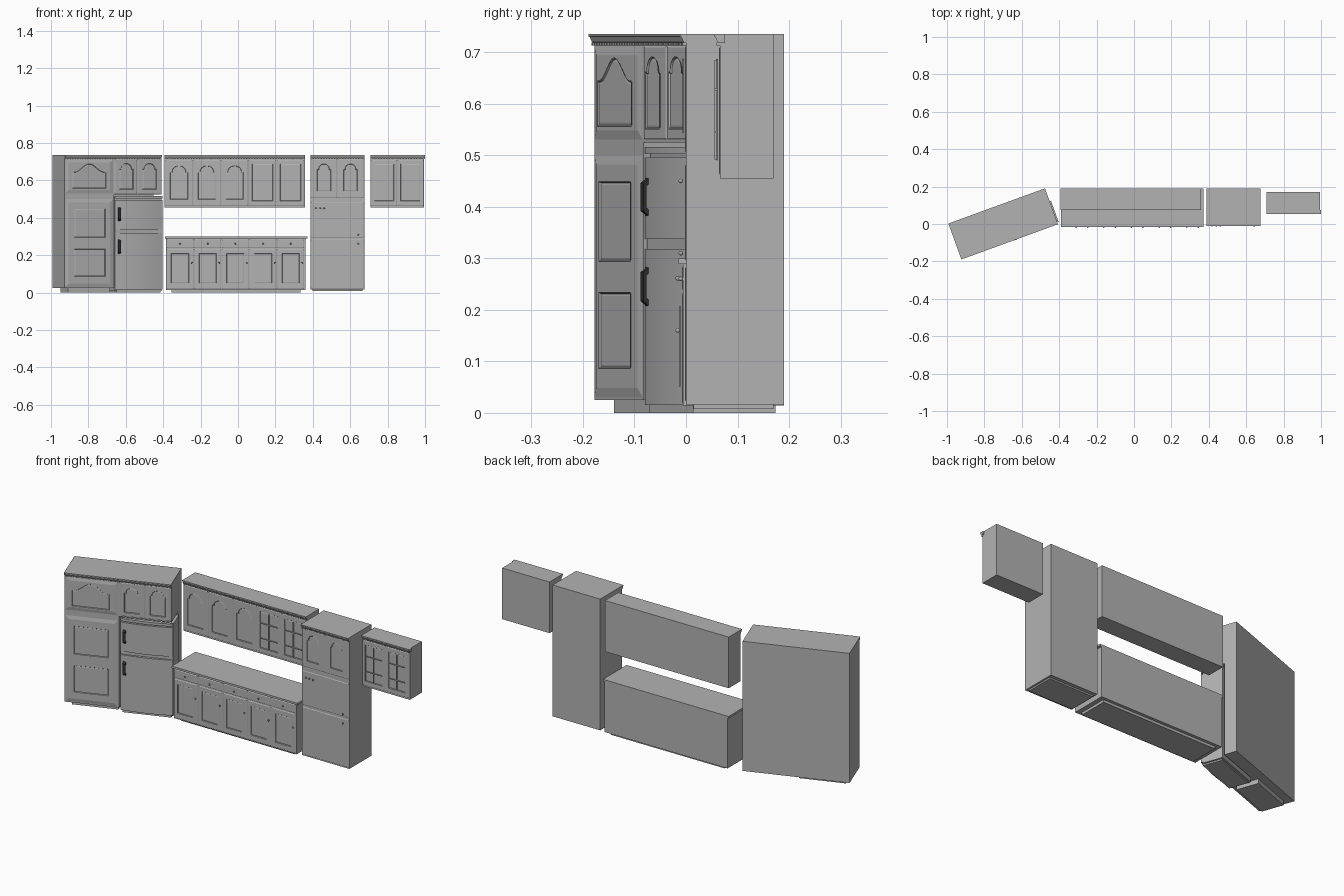
import bpy, bmesh, math
from mathutils import Matrix

if "Cube" in bpy.data.objects:
    bpy.data.objects.remove(bpy.data.objects["Cube"])


def material(name, rgb):
    m = bpy.data.materials.new(name)
    m.use_nodes = True
    m.diffuse_color = (*rgb, 1)
    m.node_tree.nodes["Principled BSDF"].inputs["Base Color"].default_value = (*rgb, 1)
    return m


GREY = material("cabinet grey", (0.45, 0.45, 0.45))
DARK = material("handle charcoal", (0.03, 0.03, 0.035))


def finish(name, bm, frame, mat=GREY):
    me = bpy.data.meshes.new(name)
    bm.to_mesh(me)
    bm.free()
    me.materials.append(mat)
    ob = bpy.data.objects.new(name, me)
    ob.matrix_world = frame
    bpy.context.collection.objects.link(ob)
    return ob


# Each unit has its own frame: u to the right, v into the wall, z up
def box(name, frame, u, v, z, mat=GREY):
    bm = bmesh.new()
    bmesh.ops.create_cube(bm, size=1)
    for p in bm.verts:
        p.co = [lo + (c + 0.5) * (hi - lo) for c, (lo, hi) in zip(p.co, (u, v, z))]
    return finish(name, bm, frame, mat)


def prism(name, frame, points, axis, lo, hi, mat=GREY):
    """Extrude a 2D outline along axis 0 (u) or 2 (z)."""
    bm = bmesh.new()
    place = (lambda p, t: (t, *p)) if axis == 0 else (lambda p, t: (*p, t))
    face = bm.faces.new([bm.verts.new(place(p, lo)) for p in points])
    new = bmesh.ops.extrude_face_region(bm, geom=[face])["geom"]
    for g in new:
        if isinstance(g, bmesh.types.BMVert):
            g.co[axis] = hi
    bmesh.ops.recalc_face_normals(bm, faces=bm.faces)
    return finish(name, bm, frame, mat)


def rect(u0, u1, z0, z1):
    return [(u0, z0), (u1, z0), (u1, z1), (u0, z1)]


def arch(u0, u1, z0, z1, rise, bell=False, n=14):
    """Rectangle with a shouldered round head or a bell-shaped head."""
    mid, half, zs = (u0 + u1) / 2, (u1 - u0) / 2, z1 - rise
    pts = [(u0, z0), (u1, z0), (u1, zs)]
    for i in range(n + 1):
        a = math.pi * i / n
        if bell:
            s, h = 0.9 * (1 - 2 * i / n), (1 - math.cos(2 * a)) / 2
        else:
            s, h = 0.8 * math.cos(a), math.sin(a)
        pts.append((mid + half * s, zs + rise * h))
    return pts + [(u0, zs)]


def relief(name, frame, outline, v, steps):
    """Stepped relief on a front: each step is (inset, height)."""
    bm = bmesh.new()
    face = bm.faces.new([bm.verts.new((u, v, z)) for u, z in outline])
    for inset, height in steps:
        bmesh.ops.inset_individual(bm, faces=[face], thickness=inset,
                                   depth=height, use_even_offset=True)
    return finish(name, bm, frame)


SLAB = [(0.0004, 0.005), (0.003, 0.002)]
MOULD = [(0.002, 0.004), (0.002, 0), (0.002, -0.003), (0.004, 0.001)]
FACE = -0.007


def door(name, frame, u0, u1, z0, z1, panels):
    relief(name, frame, rect(u0, u1, z0, z1), 0, SLAB)
    for i, p in enumerate(panels):
        relief(f"{name}_panel_{i + 1}", frame, p, FACE, MOULD)


def glazed_door(name, frame, u0, u1, z0, z1):
    door(name, frame, u0, u1, z0, z1, [rect(u0 + .015, u1 - .015, z0 + .025, z1 - .02)])
    mid = (u0 + u1) / 2
    box(name + "_upright", frame, (mid - .002, mid + .002), (FACE - .004, FACE),
        (z0 + .03, z1 - .025))
    for k in (1, 2):
        z = z0 + (z1 - z0) * k / 3
        box(f"{name}_bar_{k}", frame, (u0 + .02, u1 - .02), (FACE - .004, FACE),
            (z - .002, z + .002))


def knob(name, frame, u, z, v=FACE):
    bm = bmesh.new()
    bmesh.ops.create_uvsphere(bm, u_segments=10, v_segments=6, radius=.0045)
    finish(name, bm, frame @ Matrix.Translation((u, v - .003, z)))


def cornice(name, frame, width, top=.735):
    """Sloping crown moulding with a row of small teeth beneath it."""
    prism(name, frame, [(.01, top), (-.012, top), (-.012, top - .004), (-.009, top - .006),
                        (-.006, top - .013), (-.003, top - .017), (.01, top - .017)], 0, 0, width)
    bm = bmesh.new()
    count = int(width / .014)
    for i in range(count):
        mat = Matrix.Translation(((i + .5) * width / count, -.003, top - .019))
        bmesh.ops.create_cube(bm, size=1, matrix=mat @ Matrix.Diagonal((.007, .008, .006, 1)))
    finish(name + "_teeth", bm, frame)


def at(x, y, degrees=0):
    return Matrix.Translation((x, y, 0)) @ Matrix.Rotation(math.radians(degrees), 4, "Z")


# Angled tall unit: pantry column, cupboard over the fridge, back part
A = at(-.927, -.178, 20)
W = .55
box("pantry_body", A, (0, .28), (0, .192), (.025, .735))
box("pantry_plinth", A, (.03, .27), (.03, .15), (0, .025))
box("over_fridge_body", A, (.28, W), (0, .192), (.525, .735))
box("fridge_niche_back", A, (.28, W), (.125, .192), (.025, .525))
cornice("angled_cornice", A, W)
wide = [(.0004, .005), (.018, .004)]
relief("pantry_door", A, rect(.004, .275, .03, .5), 0, wide)
for i, (z0, z1) in enumerate([(.085, .235), (.293, .45)]):
    relief(f"pantry_door_panel_{i + 1}", A, rect(.05, .23, z0, z1), -.009, MOULD)
relief("pantry_top_door", A, rect(.004, .275, .53, .712), 0, wide)
relief("pantry_top_panel", A, arch(.04, .235, .555, .69, .045, True), -.009, MOULD)
for i in range(2):
    u = .285 + i * .132
    door(f"over_fridge_door_{i + 1}", A, u, u + .127, .53, .712,
         [arch(u + .022, u + .105, .55, .692, .03)])

# Fridge with bowed doors
def bowed(u0, u1, bulge, back, n=12):
    front = [(u0 + (u1 - u0) * i / n, -bulge * (1 - (2 * i / n - 1) ** 2)) for i in range(n + 1)]
    return front + [(u1, back), (u0, back)]


F0, F1 = .287, .557
box("fridge_body", A, (F0, F1), (.012, .118), (.008, .512))
box("fridge_base", A, (F0 + .01, F1 - .01), (.006, .11), (0, .02))
for part, z0, z1 in (("lower_door", .015, .318), ("upper_door", .337, .496), ("top_cap", .502, .516)):
    fr = prism("fridge_" + part, A, bowed(F0, F1, .01, .012), 2, z0, z1)
    for p in fr.data.polygons:
        p.use_smooth = abs(p.normal.y) > .5
box("fridge_door_gap", A, (F0, F1), (.004, .012), (.318, .337))
for part, z0, z1 in (("lower", .205, .285), ("upper", .38, .458)):
    prism(f"fridge_{part}_handle", A,
          [(0, z0), (-.014, z0 + .012), (-.014, z1 - .012), (0, z1), (0, z1 - .012),
           (-.008, z1 - .018), (-.008, z0 + .018), (0, z0 + .012)], 0, .302, .317, DARK)

# Base cabinets with five drawers and doors
B = at(-.385, -.006)
box("base_body", B, (0, .745), (0, .196), (.014, .29))
box("base_plinth", B, (.03, .72), (.02, .18), (0, .014))
box("base_worktop", B, (-.006, .756), (-.009, .196), (.289, .3))
for i in range(5):
    u0, u1 = .003 + i * .148, .147 + i * .148
    relief(f"drawer_{i + 1}", B, rect(u0, u1, .238, .284), 0, SLAB)
    knob(f"drawer_knob_{i + 1}", B, (u0 + u1) / 2, .261)
    door(f"base_door_{i + 1}", B, u0, u1, .018, .232, [rect(u0 + .023, u1 - .023, .048, .21)])
    knob(f"base_door_knob_{i + 1}", B, u1 - .01, .16)

# Long wall cabinet: three arched doors, two glazed doors
C = at(-.392, .087)
box("wall_body", C, (0, .75), (0, .103), (.455, .735))
cornice("wall_cornice", C, .75)
for i in range(5):
    u0, u1 = .004 + i * .149, .149 + i * .149
    if i < 3:
        door(f"wall_door_{i + 1}", C, u0, u1, .462, .71,
             [arch(u0 + .023, u1 - .023, .495, .68, .035)])
    else:
        glazed_door(f"wall_glazed_door_{i + 1}", C, u0, u1, .462, .71)

# Tall unit with built-in appliance fronts
D = at(.387, 0)
box("tall_body", D, (0, .288), (0, .19), (.016, .735))
box("tall_plinth", D, (.01, .278), (.015, .17), (.008, .016))
cornice("tall_cornice", D, .288)
for i in range(2):
    u = .004 + i * .141
    door(f"tall_door_{i + 1}", D, u, u + .138, .505, .712,
         [arch(u + .03, u + .108, .54, .69, .03)])
relief("tall_middle_front", D, rect(.003, .285, .295, .482), 0, SLAB)
relief("tall_lower_front", D, rect(.003, .285, .022, .283), 0, SLAB)
for i in range(3):
    knob(f"tall_button_{i + 1}", D, .03 + i * .022, .45)
knob("tall_middle_knob", D, .255, .31)
knob("tall_lower_knob", D, .255, .26)

# Small wall cabinet with two glazed doors
E = at(.708, .066)
box("small_wall_body", E, (0, .287), (0, .104), (.455, .735))
cornice("small_wall_cornice", E, .292)
for i in range(2):
    u = .004 + i * .141
    glazed_door(f"small_glazed_door_{i + 1}", E, u, u + .138, .462, .71)
